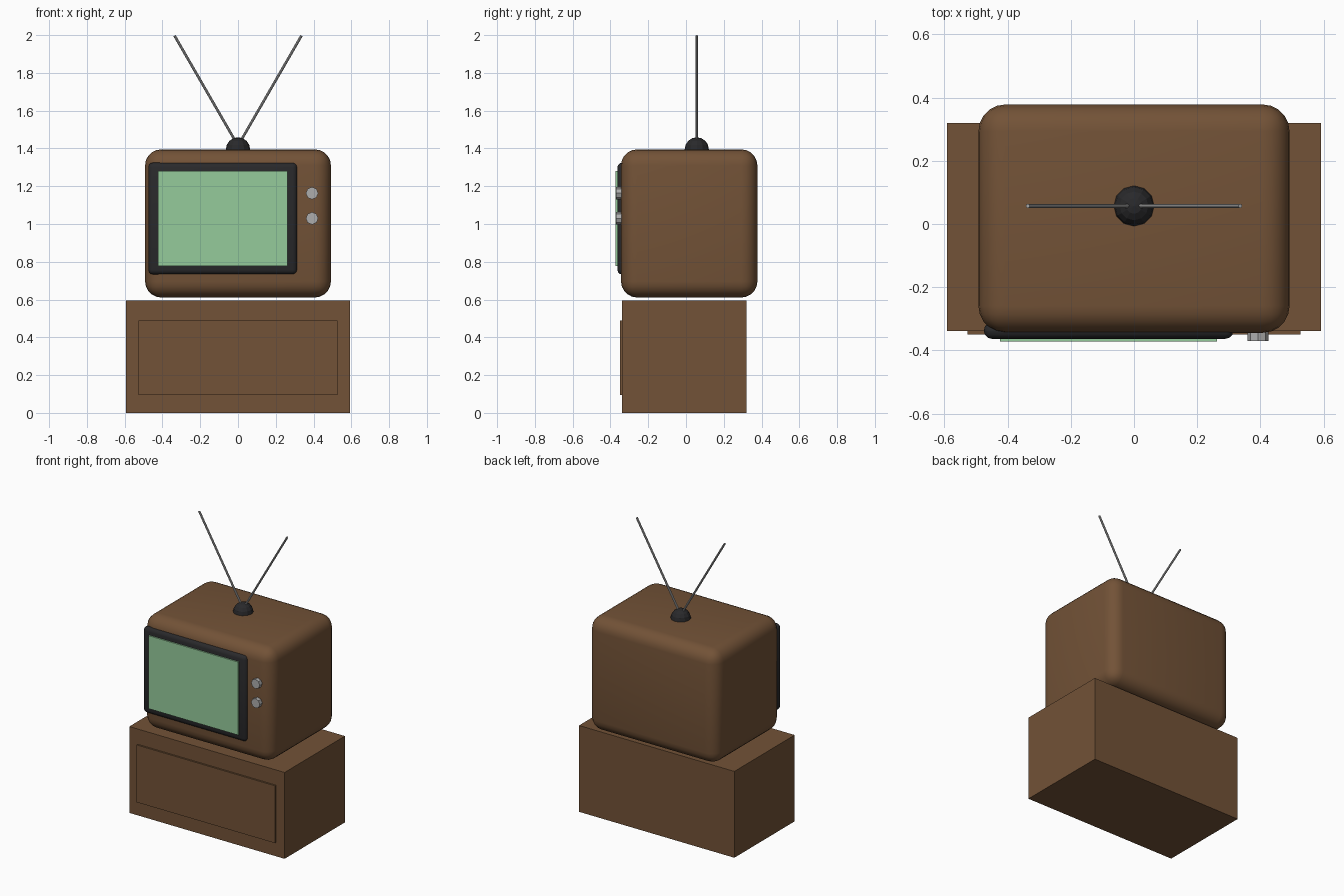
import bpy, math
from mathutils import Vector

if "Cube" in bpy.data.objects:
    bpy.data.objects.remove(bpy.data.objects["Cube"])


def material(name, rgb):
    m = bpy.data.materials.new(name)
    m.diffuse_color = (*rgb, 1)
    m.use_nodes = True
    m.node_tree.nodes["Principled BSDF"].inputs["Base Color"].default_value = m.diffuse_color
    return m


WOOD = material("brown wood", (0.17, 0.085, 0.038))
BLACK = material("black plastic", (0.022, 0.022, 0.024))
GLASS = material("green screen", (0.30, 0.60, 0.33))
METAL = material("grey metal", (0.42, 0.42, 0.42))


def finish(name, mat, smooth=False):
    o = bpy.context.object
    o.name = name
    o.data.materials.append(mat)
    if smooth:
        bpy.ops.object.shade_smooth_by_angle(angle=math.radians(40))
    return o


def box(name, x, y, z, mat, bevel=0, segments=4):
    """Box from (min, max) ranges, optionally rounded."""
    lo, hi = Vector((x[0], y[0], z[0])), Vector((x[1], y[1], z[1]))
    bpy.ops.mesh.primitive_cube_add(size=1, location=(lo + hi) / 2)
    bpy.context.object.scale = hi - lo
    bpy.ops.object.transform_apply(location=False, rotation=False, scale=True)
    o = bpy.context.object
    if bevel:
        b = o.modifiers.new("round", 'BEVEL')
        b.width, b.segments = bevel, segments
        bpy.ops.object.modifier_apply(modifier=b.name)
    return finish(name, mat, bevel > 0)


def rod(name, a, b, radius, sides, mat):
    a, b = Vector(a), Vector(b)
    bpy.ops.mesh.primitive_cylinder_add(vertices=sides, radius=radius, depth=(b - a).length,
                                        location=(a + b) / 2)
    bpy.context.object.rotation_euler = (b - a).to_track_quat('Z', 'Y').to_euler()
    return finish(name, mat)


# Stand with raised front panel
box("stand", (-0.592, 0.592), (-0.338, 0.319), (0, 0.595), WOOD)
box("stand_front_panel", (-0.527, 0.527), (-0.35, -0.33), (0.095, 0.49), WOOD)

# Television case, screen frame and screen
box("case", (-0.492, 0.492), (-0.344, 0.378), (0.611, 1.395), WOOD, 0.085, 5)
box("screen_frame", (-0.475, 0.314), (-0.363, -0.312), (0.733, 1.325), BLACK, 0.025, 3)
box("screen", (-0.423, 0.262), (-0.372, -0.352), (0.777, 1.28), GLASS)

# Control knobs
for i, z in enumerate((1.163, 1.03)):
    rod(f"knob_{i + 1}", (0.392, -0.335, z), (0.392, -0.37, z), 0.033, 8, METAL)

# Antenna base dome and its two rods
bpy.ops.mesh.primitive_uv_sphere_add(segments=12, ring_count=8, radius=0.064,
                                     location=(0, 0.057, 1.395))
finish("antenna_base", BLACK)
for side, s in (("left", -1), ("right", 1)):
    rod(f"antenna_{side}", (s * 0.003, 0.057, 1.42), (s * 0.336, 0.057, 1.997), 0.007, 8, METAL)
